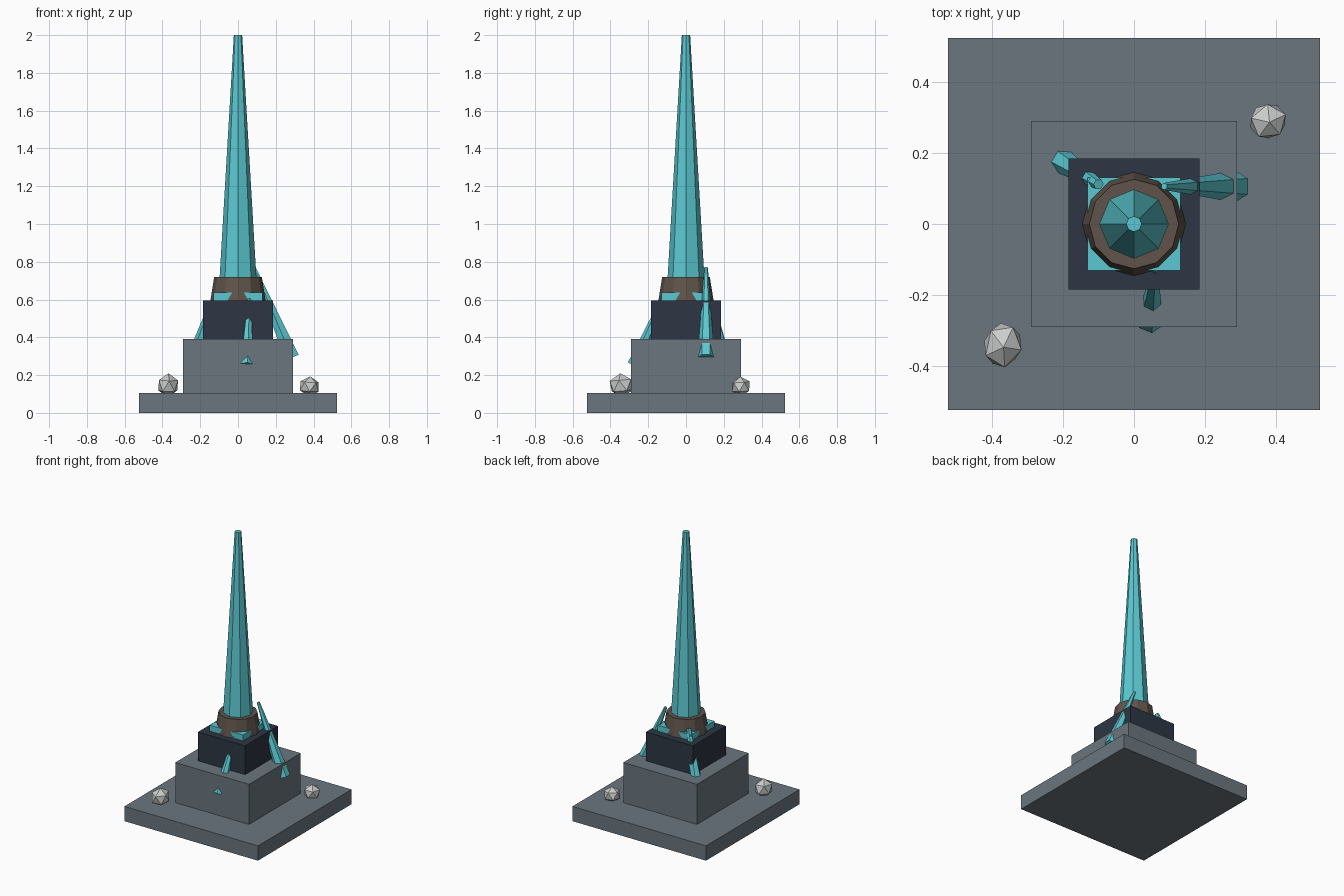
import bpy, math
from mathutils import Vector, Matrix

if "Cube" in bpy.data.objects:
    bpy.data.objects.remove(bpy.data.objects["Cube"])


def material(name, rgb):
    m = bpy.data.materials.new(name)
    m.diffuse_color = (*rgb, 1)
    m.use_nodes = True
    m.node_tree.nodes["Principled BSDF"].inputs["Base Color"].default_value = m.diffuse_color
    return m


STONE = material("grey stone", (0.147, 0.181, 0.209))
DARK = material("dark slate", (0.026, 0.037, 0.056))
TEAL = material("teal crystal", (0.105, 0.58, 0.64))
BROWN = material("brown collar", (0.115, 0.088, 0.070))
PALE = material("pale rock", (0.60, 0.615, 0.615))


def finish(name, mat):
    o = bpy.context.object
    o.name = name
    o.data.materials.append(mat)
    return o


def block(name, half, z0, z1, mat):
    bpy.ops.mesh.primitive_cube_add(size=1, location=(0, 0, (z0 + z1) / 2))
    o = finish(name, mat)
    o.scale = (2 * half, 2 * half, z1 - z0)


def taper(name, base, tip, r0, r1, sides, mat, outward=None, turn=0):
    """Tapered prism from base to tip; its first corner points along outward, plus turn."""
    base, tip = Vector(base), Vector(tip)
    axis = (tip - base).normalized()
    out = Vector(outward or (0, 1, 0))
    y = (out - axis * out.dot(axis)).normalized()
    x = y.cross(axis)
    frame = Matrix((x, y, axis)).transposed() @ Matrix.Rotation(turn, 3, 'Z')
    bpy.ops.mesh.primitive_cone_add(vertices=sides, radius1=r0, radius2=r1,
                                    depth=(tip - base).length)
    o = finish(name, mat)
    o.matrix_world = Matrix.Translation((base + tip) / 2) @ frame.to_4x4()


def rock(name, loc, radii, spin):
    bpy.ops.mesh.primitive_ico_sphere_add(subdivisions=1, radius=1, location=loc)
    o = finish(name, PALE)
    o.scale = radii
    o.rotation_euler = (0.08, 0.05, spin)


# Stepped pedestal
block("base_slab", 0.525, 0, 0.105, STONE)
block("plinth", 0.29, 0.105, 0.39, STONE)
block("upper_block", 0.185, 0.39, 0.595, DARK)
block("crystal_plate", 0.131, 0.595, 0.637, TEAL)

# Collar and spire
taper("collar", (0, 0, 0.595), (0, 0, 0.72), 0.146, 0.126, 12, BROWN)
taper("spire", (0, 0, 0.62), (0, 0, 2.0), 0.103, 0.022, 8, TEAL)

# Leaning crystal shards
taper("right_shard", (0.285, 0.106, 0.293), (0.085, 0.106, 0.768),
      0.045, 0.010, 6, TEAL, (1, 0, 0), math.pi / 6)
taper("front_shard", (0.046, -0.271, 0.252), (0.06, -0.126, 0.604),
      0.040, 0.008, 6, TEAL, (0, -1, 0), 0.1)
taper("back_left_shard", (-0.226, 0.193, 0.30), (-0.10, 0.112, 0.668),
      0.041, 0.015, 6, TEAL, (-1, 0.6, 0), math.pi / 6)

# Loose rocks
rock("back_rock", (0.378, 0.29, 0.14), (0.058, 0.054, 0.053), 0.4)
rock("front_rock", (-0.37, -0.342, 0.146), (0.059, 0.068, 0.064), -0.2)
